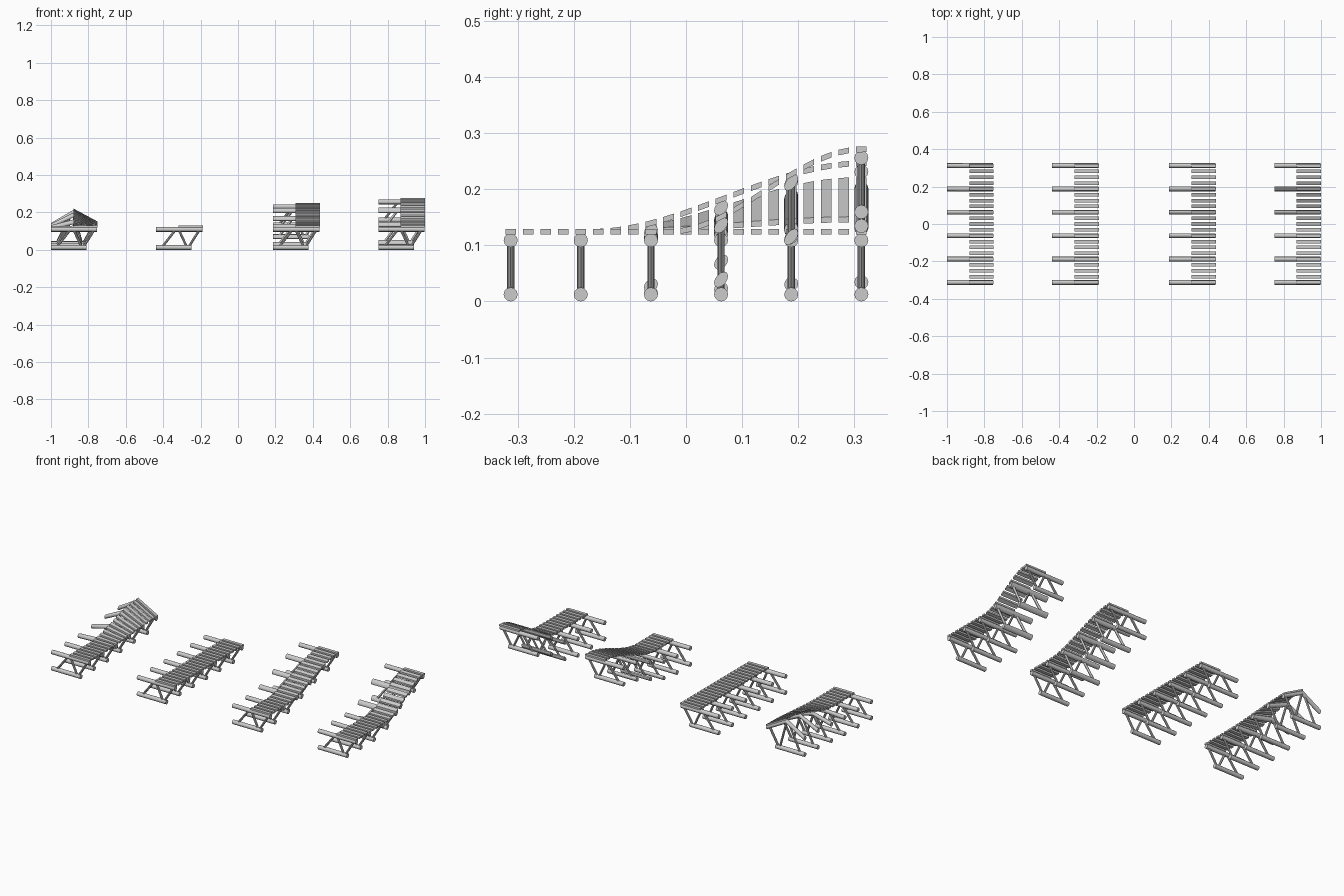
import bpy, bmesh, math
from mathutils import Vector

if "Cube" in bpy.data.objects:
    bpy.data.objects.remove(bpy.data.objects["Cube"])

R_LOG, R_STRUT = 0.0125, 0.0065
Z_LOW, Z_TOP = 0.0125, 0.109
PEAK, WIDTH = 0.12, 0.25
FRAMES = [-0.3125 + 0.125 * i for i in range(6)]
PLANKS = [-0.3125 + 0.03125 * i for i in range(21)]


def ease(y, a, b):
    t = min(max((y - a) / (b - a), 0.0), 1.0)
    return t * t * (3 - 2 * t)


# vertical offset of each walkway as a function of local position
def flat(p):
    return 0.0


def long_ramp(p):
    return 0.122 * ease(p.y, -0.17, 0.3125)


def steep_ramp(p):
    return 0.147 * ease(p.y, -0.03, 0.3125)


def banked(p):
    w = min(max((p.z - 0.025) / 0.07, 0.0), 1.0)
    tent = p.x / PEAK if p.x < PEAK else (WIDTH - p.x) / (WIDTH - PEAK)
    return ease(p.y, -0.14, 0.3) * (0.022 + 0.07 * w * tent)


def tube(bm, pts, r, n):
    """Round bar through points of the x-z plane at a fixed y."""
    pts = [Vector(p) for p in pts]
    d = (pts[-1] - pts[0]).normalized()
    u = Vector((0, 1, 0))
    v = d.cross(u)
    rings = []
    for p in pts:
        rings.append([bm.verts.new(p + r * (math.cos(2 * math.pi * k / n) * u
                                            + math.sin(2 * math.pi * k / n) * v))
                      for k in range(n)])
    for a, b in zip(rings, rings[1:]):
        for k in range(n):
            j = (k + 1) % n
            bm.faces.new((a[k], a[j], b[j], b[k]))
    bm.faces.new(rings[0][::-1])
    bm.faces.new(rings[-1])


def box(bm, lo, hi):
    geo = bmesh.ops.create_cube(bm, size=1)
    for v in geo["verts"]:
        v.co = Vector([(l + h) / 2 + c * (h - l) for l, h, c in zip(lo, hi, v.co)])


def finish(bm, name, x0, offset, smooth):
    for v in bm.verts:
        v.co.z += offset(v.co)
    bmesh.ops.recalc_face_normals(bm, faces=bm.faces)
    me = bpy.data.meshes.new(name)
    bm.to_mesh(me)
    bm.free()
    ob = bpy.data.objects.new(name, me)
    ob.location.x = x0
    bpy.context.collection.objects.link(ob)
    if smooth:
        bpy.ops.object.select_all(action='DESELECT')
        ob.select_set(True)
        bpy.context.view_layer.objects.active = ob
        bpy.ops.object.shade_smooth_by_angle(angle=math.radians(40))


def walkway(label, x0, offset):
    # horizontal logs, one low and one high per frame
    bm = bmesh.new()
    for y in FRAMES:
        tube(bm, [(0, y, Z_LOW), (0.19, y, Z_LOW)], R_LOG, 12)
        tube(bm, [(0, y, Z_TOP), (PEAK, y, Z_TOP), (0.247, y, Z_TOP)], R_LOG, 12)
    finish(bm, label + "_logs", x0, offset, True)

    # zigzag struts between the logs
    bm = bmesh.new()
    for y in FRAMES:
        for xa, xb in ((0.03, 0.105), (0.165, 0.12), (0.172, 0.233)):
            tube(bm, [(xa, y, Z_LOW), (xb, y, Z_TOP)], R_STRUT, 8)
    finish(bm, label + "_struts", x0, offset, True)

    # deck planks
    bm = bmesh.new()
    for y in PLANKS:
        box(bm, (PEAK, y - 0.0095, 0.119), (WIDTH, y + 0.0095, 0.129))
    finish(bm, label + "_planks", x0, offset, False)


walkway("banked_walkway", -1.0, banked)
walkway("flat_walkway", -0.4375, flat)
walkway("long_ramp_walkway", 0.1875, long_ramp)
walkway("steep_ramp_walkway", 0.75, steep_ramp)
